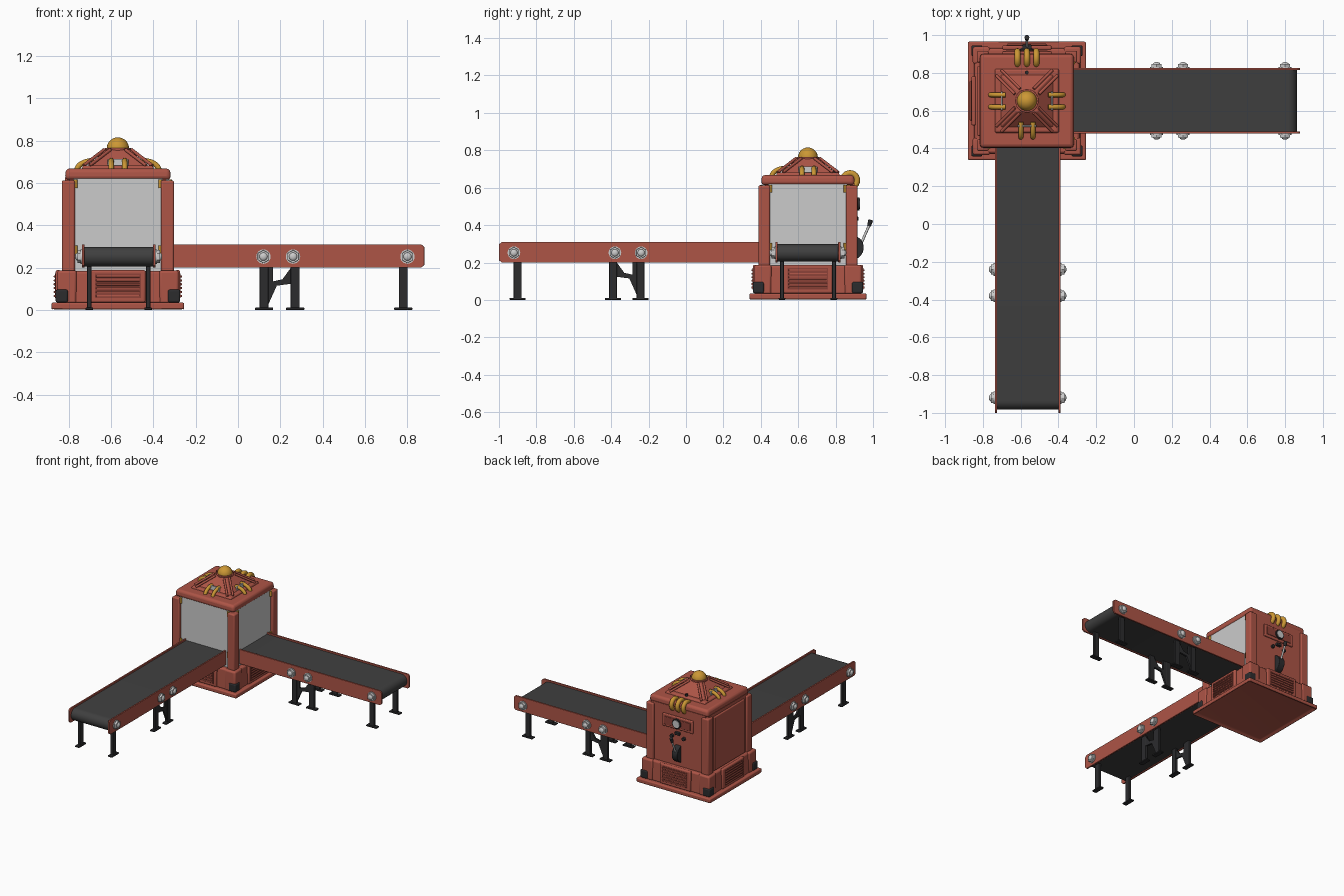
import bpy, bmesh
from math import pi, sin, cos, radians
from mathutils import Matrix, Vector

if "Cube" in bpy.data.objects:
    bpy.data.objects.remove(bpy.data.objects["Cube"])


def material(name, rgb):
    m = bpy.data.materials.new(name)
    m.diffuse_color = (*rgb, 1)
    m.use_nodes = True
    m.node_tree.nodes["Principled BSDF"].inputs["Base Color"].default_value = m.diffuse_color
    return m


RED = material("red_paint", (0.42, 0.09, 0.062))
DEEP = material("deep_red", (0.27, 0.055, 0.04))
BLACK = material("black_metal", (0.025, 0.025, 0.027))
BELT = material("rubber", (0.05, 0.05, 0.05))
GOLD = material("gold", (0.6, 0.31, 0.035))
I = Matrix.Identity(4)


def finish(name, bm, mat, M=I, bevel=0.0):
    bm.transform(M)
    bmesh.ops.recalc_face_normals(bm, faces=bm.faces)
    me = bpy.data.meshes.new(name)
    bm.to_mesh(me)
    bm.free()
    me.shade_smooth()
    me.set_sharp_from_angle(angle=radians(35))
    if mat:
        me.materials.append(mat)
    ob = bpy.data.objects.new(name, me)
    bpy.context.collection.objects.link(ob)
    if bevel:
        b = ob.modifiers.new("bevel", "BEVEL")
        b.width, b.segments, b.limit_method = bevel, 3, "ANGLE"
    return ob


def box(name, x, y, z, mat, M=I, bevel=0.0, taper=1.0):
    """Box from (min, max) ranges; taper scales the top face about its centre."""
    bm = bmesh.new()
    bmesh.ops.create_cube(bm, size=1)
    for v in bm.verts:
        k = taper if v.co.z > 0 else 1.0
        v.co = [(r[0] + r[1]) / 2 + c * s * (r[1] - r[0])
                for r, c, s in zip((x, y, z), v.co, (k, k, 1))]
    return finish(name, bm, mat, M, bevel)


def prism(name, pts, y0, y1, mat, M=I, bevel=0.0):
    """Extrude an x-z profile along y."""
    bm = bmesh.new()
    f = bm.faces.new([bm.verts.new((px, y0, pz)) for px, pz in pts])
    r = bmesh.ops.extrude_face_region(bm, geom=[f])
    bmesh.ops.translate(bm, vec=(0, y1 - y0, 0),
                        verts=[g for g in r["geom"] if isinstance(g, bmesh.types.BMVert)])
    return finish(name, bm, mat, M, bevel)


def rod(name, a, b, r, mat, M=I, seg=24, r2=None, bevel=0.0):
    """Cylinder or cone between two points."""
    a, b = Vector(a), Vector(b)
    d = b - a
    bm = bmesh.new()
    bmesh.ops.create_cone(bm, cap_ends=True, segments=seg, radius1=r,
                          radius2=r if r2 is None else r2, depth=d.length)
    T = Matrix.Translation((a + b) / 2) @ d.to_track_quat("Z", "Y").to_matrix().to_4x4()
    return finish(name, bm, mat, M @ T, bevel)


def ball(name, c, r, mat, M=I, squash=(1, 1, 1)):
    bm = bmesh.new()
    bmesh.ops.create_uvsphere(bm, u_segments=24, v_segments=14, radius=r)
    return finish(name, bm, mat, M @ Matrix.Translation(c) @ Matrix.Diagonal((*squash, 1)))


def pipe(name, pts, r, mat, M=I, closed=False):
    cu = bpy.data.curves.new(name, "CURVE")
    cu.dimensions, cu.bevel_depth, cu.bevel_resolution, cu.use_fill_caps = "3D", r, 4, True
    sp = cu.splines.new("POLY")
    sp.points.add(len(pts) - 1)
    for p, co in zip(sp.points, pts):
        p.co = (*(M @ Vector(co)), 1)
    sp.use_cyclic_u, sp.use_smooth = closed, True
    cu.materials.append(mat)
    bpy.context.collection.objects.link(bpy.data.objects.new(name, cu))


# Conveyor, built with its outer end at local x = 0 and running towards -x
def conveyor(tag, M, length):
    r, zc = 0.046, 0.252
    prof = [(-0.018 - r + r * sin(pi * i / 12), zc + r * cos(pi * i / 12)) for i in range(13)]
    prof += [(-length, zc - r), (-length, zc + r)]
    prism(tag + "_belt", prof, -0.162, 0.162, BELT, M)
    for s in (-1, 1):
        y0, y1 = sorted((s * 0.162, s * 0.174))
        rail = [(-0.015, 0.2), (0, 0.213), (0, 0.297), (-0.015, 0.31),
                (-length, 0.31), (-length, 0.2)]
        prism(tag + "_side_rail", rail, y0, y1, RED, M, 0.002)
        # Hex bolts on the rail
        for x in (-0.08, -0.62, -0.76):
            rod(tag + "_bolt_washer", (x, s * 0.172, 0.252), (x, s * 0.18, 0.252), 0.034, None, M)
            rod(tag + "_bolt_nut", (x, s * 0.178, 0.252), (x, s * 0.195, 0.252), 0.031, None, M, 6, bevel=0.002)
            ball(tag + "_bolt_cap", (x, s * 0.194, 0.252), 0.019, None, M, (1, 0.6, 1))
        # Legs with feet
        yl = s * 0.139
        for x in (-0.1, -0.61, -0.757):
            box(tag + "_leg", (x - 0.021, x + 0.021), (yl - 0.01, yl + 0.01), (0.005, 0.23), BLACK, M, 0.003)
            box(tag + "_foot", (x - 0.043, x + 0.043), (yl - 0.018, yl + 0.018), (0, 0.011), BLACK, M, 0.003)
        # Brace plate joining the inner leg pair
        brace = [(-0.775, 0.03), (-0.735, 0.03), (-0.697, 0.115), (-0.62, 0.125), (-0.59, 0.21),
                 (-0.63, 0.2), (-0.67, 0.145), (-0.715, 0.135), (-0.715, 0.21), (-0.775, 0.21)]
        prism(tag + "_leg_brace", brace, yl - 0.007, yl + 0.007, BLACK, M)


CX, CY = -0.567, 0.652
conveyor("right_conveyor", Matrix.Translation((0.88, CY, 0)), 1.27)
conveyor("front_conveyor", Matrix.Translation((-0.563, -1.0, 0)) @ Matrix.Rotation(-pi / 2, 4, "Z"), 1.46)

# Machine frame: origin at its centre; SIDE[k] turns the front face to front, right, back, left
C = Matrix.Translation((CX, CY, 0))
SIDE = [C @ Matrix.Rotation(k * pi / 2, 4, "Z") for k in range(4)]


def square(name, h, z, mat, bevel=0.0, taper=1.0):
    return box(name, (-h, h), (-h, h), z, mat, C, bevel, taper)


# Base plate with recessed underside
bm = bmesh.new()
bmesh.ops.create_cube(bm, size=1)
bm.transform(Matrix.Translation((0, 0, 0.0175)) @ Matrix.Diagonal((0.626, 0.626, 0.035, 1)))
low = min(bm.faces, key=lambda f: f.calc_center_median().z)
bmesh.ops.inset_region(bm, faces=[low], thickness=0.035)
bmesh.ops.translate(bm, verts=low.verts, vec=(0, 0, 0.015))
finish("base_plate", bm, RED, C, 0.008)

# Base body, roof slab, pyramid and dome
square("base_body", 0.283, (0.03, 0.185), RED, 0.012, 0.98)
square("roof_slab", 0.25, (0.615, 0.668), RED, 0.018, 0.985)
square("roof_step", 0.172, (0.66, 0.682), RED, 0.008, 0.96)
square("roof_pyramid", 0.145, (0.675, 0.757), RED, 0.004, 0.4)
rod("dome_collar", (0, 0, 0.745), (0, 0, 0.765), 0.062, RED, C, 32, bevel=0.004)
ball("roof_dome", (0, 0, 0.762), 0.053, GOLD, C)

for k, S in enumerate(SIDE):
    # Corner post, corner guard and roof ribs
    box("corner_post", (-0.265, -0.203), (-0.265, -0.203), (0.17, 0.612), RED, S, 0.009)
    box("base_corner", (-0.287, -0.195), (-0.287, -0.195), (0.03, 0.187), RED, S, 0.012)
    box("corner_guard", (-0.294, -0.236), (-0.294, -0.236), (0.036, 0.096), BLACK, S, 0.008)
    for o in (-0.014, 0.014):
        pipe("roof_rib", [(-0.148 + o, -0.148 - o, 0.682), (-0.05 + o, -0.05 - o, 0.757)], 0.008, RED, S)
    # Louvred vent panel
    box("vent_frame", (-0.13, 0.13), (-0.294, -0.27), (0.036, 0.188), RED, S, 0.008)
    box("vent_recess", (-0.108, 0.108), (-0.296, -0.28), (0.056, 0.172), DEEP, S)
    for i in range(6):
        z = 0.066 + i * 0.0185
        box("vent_slat", (-0.103, 0.103), (-0.303, -0.29), (z - 0.005, z + 0.005), RED, S, 0.003)
    if k < 2:
        # Window pane above the conveyor, with hinges
        box("window", (-0.21, 0.21), (-0.243, -0.233), (0.185, 0.625), None, S)
        for s in (-1, 1):
            for z in (0.285, 0.595):
                rod("window_hinge", (s * 0.2, -0.247, z - 0.02), (s * 0.2, -0.247, z + 0.02), 0.009, GOLD, S, 12)
    else:
        # Solid wall with raised panel
        box("wall", (-0.23, 0.23), (-0.25, -0.225), (0.17, 0.625), RED, S)
        if k == 3:
            box("wall_panel", (-0.185, 0.185), (-0.262, -0.24), (0.19, 0.6), RED, S, 0.006)
    if k == 2:
        # Three looped pipes at the back edge of the roof
        for x in (-0.05, 0, 0.05):
            pipe("back_pipe", [(x, -0.225 + 0.038 * cos(a * pi / 12), 0.64 + 0.038 * sin(a * pi / 12))
                               for a in range(24)], 0.016, GOLD, S, True)
    else:
        # Two curved pipes from pyramid to roof
        for x in (-0.032, 0.032):
            pipe("roof_pipe", [(x, -0.113 - 0.08 * cos(a * pi / 20), 0.66 + 0.045 * sin(a * pi / 20))
                               for a in range(11)], 0.013, GOLD, S)
        box("pipe_clip", (-0.05, 0.05), (-0.138, -0.128), (0.68, 0.714), None, S, 0.003)

# Control panel, gauge and lever on the back wall
B = SIDE[2]
box("control_panel", (-0.13, 0.13), (-0.263, -0.24), (0.465, 0.56), RED, B, 0.006)
box("control_inset", (-0.11, 0.11), (-0.267, -0.25), (0.482, 0.543), DEEP, B, 0.003)
rod("gauge_rim", (0, -0.25, 0.513), (0, -0.276, 0.513), 0.036, BLACK, B, bevel=0.003)
rod("gauge_face", (0, -0.27, 0.513), (0, -0.279, 0.513), 0.028, None, B)
box("switch", (-0.02, 0.02), (-0.27, -0.245), (0.425, 0.445), BLACK, B, 0.003)
for x in (-0.05, 0.05):
    rod("button", (x, -0.245, 0.405), (x, -0.266, 0.405), 0.013, BLACK, B, 16)
rod("lever_hub", (-0.024, -0.232, 0.28), (0.024, -0.232, 0.28), 0.066, BLACK, B, 32, bevel=0.004)
rod("lever_arm", (0, -0.275, 0.28), (0, -0.33, 0.405), 0.007, None, B, 12)
rod("lever_grip", (0, -0.326, 0.395), (0, -0.336, 0.428), 0.01, BLACK, B, 16, 0.013)
rod("roof_rivet", (0, 0.15, 0.675), (0, 0.15, 0.695), 0.01, BLACK, C, 12)
